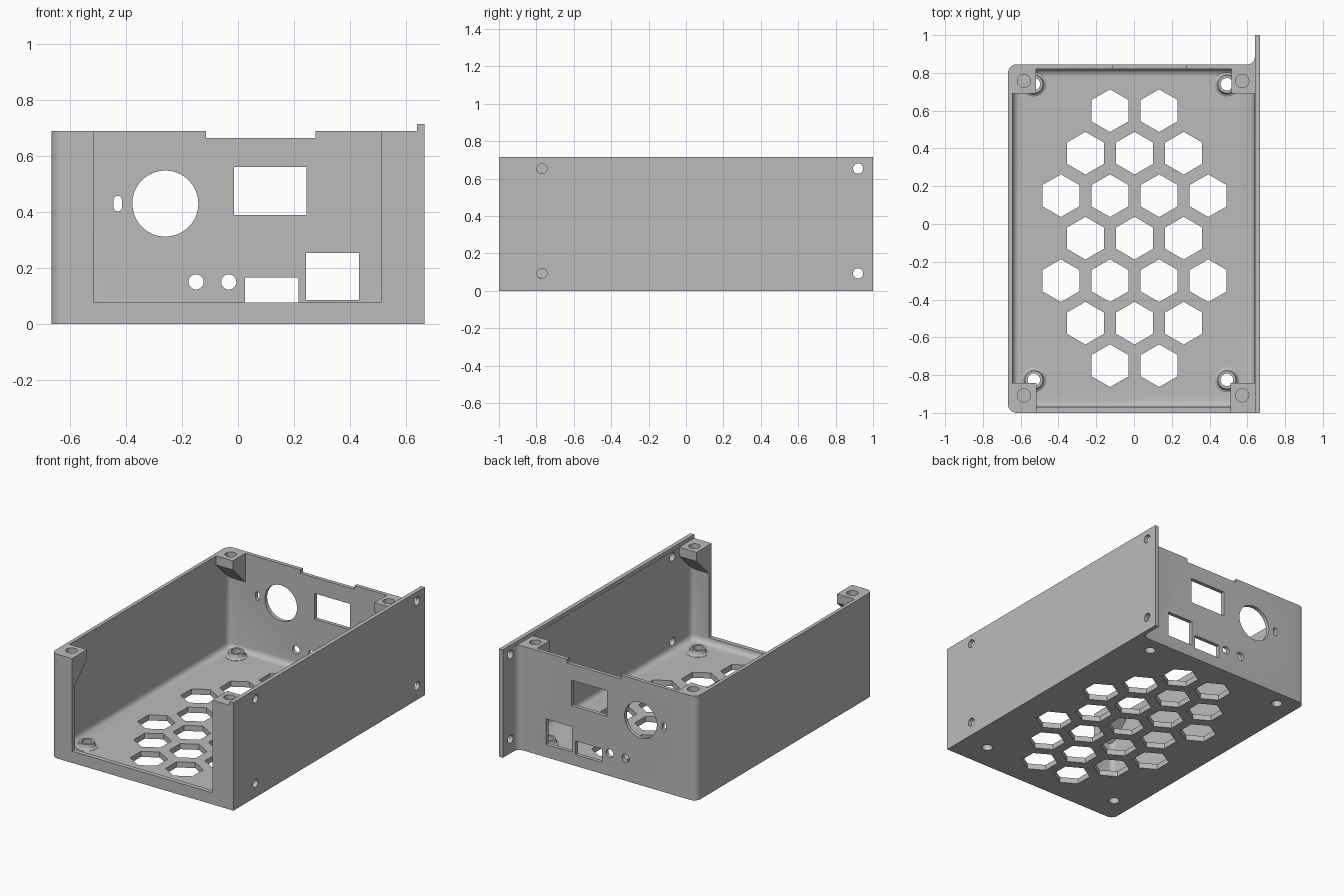
import bpy, bmesh, math
from mathutils import Vector

if "Cube" in bpy.data.objects:
    bpy.data.objects.remove(bpy.data.objects["Cube"], do_unlink=True)

grey = bpy.data.materials.new("plain grey")
grey.use_nodes = True
grey.diffuse_color = (0.5, 0.5, 0.5, 1)
grey.node_tree.nodes["Principled BSDF"].inputs["Base Color"].default_value = (0.5, 0.5, 0.5, 1)


def finish(name, bm):
    bmesh.ops.recalc_face_normals(bm, faces=bm.faces)
    mesh = bpy.data.meshes.new(name)
    bm.to_mesh(mesh)
    bm.free()
    mesh.materials.append(grey)
    obj = bpy.data.objects.new(name, mesh)
    bpy.context.collection.objects.link(obj)
    return obj


def prism(bm, pts, axis, a, b):
    """Extrude a 2D outline along an axis from a to b."""
    place = {"x": lambda u, v, w: (w, u, v),
             "y": lambda u, v, w: (u, w, v),
             "z": lambda u, v, w: (u, v, w)}[axis]
    rings = [[bm.verts.new(place(u, v, w)) for u, v in pts] for w in (a, b)]
    bm.faces.new(rings[0])
    bm.faces.new(rings[1][::-1])
    n = len(pts)
    for i in range(n):
        j = (i + 1) % n
        bm.faces.new((rings[0][i], rings[0][j], rings[1][j], rings[1][i]))


def rect(u0, u1, v0, v1):
    return [(u0, v0), (u1, v0), (u1, v1), (u0, v1)]


def arc(u, v, r, start, end, n=8):
    angles = [math.radians(start + (end - start) * i / n) for i in range(n + 1)]
    return [(u + r * math.cos(t), v + r * math.sin(t)) for t in angles]


def circle(u, v, r, n=32, turn=0):
    return arc(u, v, r, turn, turn + 360, n)[:-1]


def combine(target, tool, operation="DIFFERENCE"):
    """Apply a boolean and delete the tool."""
    mod = target.modifiers.new("combine", "BOOLEAN")
    mod.operation, mod.solver, mod.object = operation, "EXACT", tool
    bpy.context.view_layer.objects.active = target
    bpy.ops.object.modifier_apply(modifier=mod.name)
    bpy.data.objects.remove(tool, do_unlink=True)


def cut(target, *prisms):
    bm = bmesh.new()
    for p in prisms:
        prism(bm, *p)
    combine(target, finish("cutter", bm))


W, TOP, BACK, FLOOR = 0.667, 0.69, 0.845, 0.037
FLANGE = 0.64

# Outer shell outline, with the side panel running on past the back
outline = (arc(-W + 0.045, -0.955, 0.045, 270, 180) + arc(-W + 0.045, BACK - 0.045, 0.045, 180, 90)
           + arc(FLANGE - 0.04, BACK + 0.04, 0.04, 270, 360)
           + [(FLANGE, 1), (W, 1), (W, -1)])
bm = bmesh.new()
prism(bm, outline, "z", 0, 0.715)
enclosure = finish("enclosure", bm)

# Lower every wall but the side panel
cut(enclosure, (rect(-1, FLANGE - 0.0005, -1.2, 1.2), "z", TOP, 1))

# Rounded cavity, leaving material for the four corner screw bosses
bm = bmesh.new()
prism(bm, rect(-0.643, 0.638, -0.97, 0.82), "z", FLOOR, 1)
edges = [e for e in bm.edges if min(v.co.z for v in e.verts) < 0.5]
bmesh.ops.bevel(bm, geom=edges, offset=0.035, segments=6, profile=0.5, affect="EDGES")
cavity = finish("cavity", bm)
rear = [(0.69, 1.1), (0.69, 0.63), (0.92, 0.4), (0.92, 1.1)]
front = [(-0.842, 1.1), (-0.842, 0.63), (-1.07, 0.402), (-1.07, 1.1)]
for profile, left, right in ((rear, -0.52, 0.515), (front, -0.5, 0.5)):
    cut(cavity, (profile, "x", -0.8, left), (profile, "x", right, 0.8))
combine(enclosure, cavity)

# Open front above the sill
cut(enclosure, (rect(-0.515, 0.512, 0.077, 1), "y", -1.1, -0.8))

# Board standoffs with flared feet
spots = [(x, y) for x in (-0.53, 0.492) for y in (-0.825, 0.74)]
bm = bmesh.new()
for x, y in spots:
    rings = []
    for r, z in ((0.066, 0.02), (0.066, FLOOR + 0.002), (0.056, 0.045), (0.05, 0.056), (0.048, 0.072)):
        rings.append([bm.verts.new((u, v, z)) for u, v in circle(x, y, r)])
    bm.faces.new(rings[0])
    bm.faces.new(rings[-1])
    for low, high in zip(rings, rings[1:]):
        for i in range(32):
            j = (i + 1) % 32
            bm.faces.new((low[i], low[j], high[j], high[i]))
combine(enclosure, finish("standoffs", bm), "UNION")

# Floor: honeycomb vents and standoff holes
holes = [(circle(x, y, 0.033), "z", -0.1, 0.2) for x, y in spots]
for row, count in enumerate((2, 3, 4, 3, 4, 3, 2)):
    for i in range(count):
        x = 0.003 + (i - (count - 1) / 2) * 0.26
        holes.append((circle(x, 0.6 - row * 0.225, 0.113, 6, 30), "z", -0.1, 0.2))
cut(enclosure, *holes)

# Blind screw holes in the bosses
cut(enclosure, *[(circle(x, y, 0.035), "z", 0.615, 0.9)
                 for x in (-0.583, 0.573) for y in (-0.907, 0.757)])

# Back wall: connector openings and the notch in the rim
slot = arc(-0.43, 0.443, 0.015, 0, 180) + arc(-0.43, 0.417, 0.015, 180, 360)
openings = [circle(-0.26, 0.43, 0.118, 64), slot, circle(-0.15, 0.15, 0.027), circle(-0.033, 0.15, 0.027),
            rect(-0.015, 0.245, 0.39, 0.56), rect(0.025, 0.217, 0.075, 0.165),
            rect(0.243, 0.432, 0.085, 0.253), rect(-0.115, 0.278, 0.665, 0.9)]
cut(enclosure, *[(p, "y", 0.75, 0.95) for p in openings])

# Side panel mounting holes
cut(enclosure, *[(circle(y, z, 0.027), "x", 0.6, 0.8)
                 for y in (-0.77, 0.92) for z in (0.093, 0.653)])

bpy.ops.object.select_all(action="DESELECT")
enclosure.select_set(True)
bpy.context.view_layer.objects.active = enclosure
bpy.ops.object.shade_smooth_by_angle(angle=math.radians(30))
